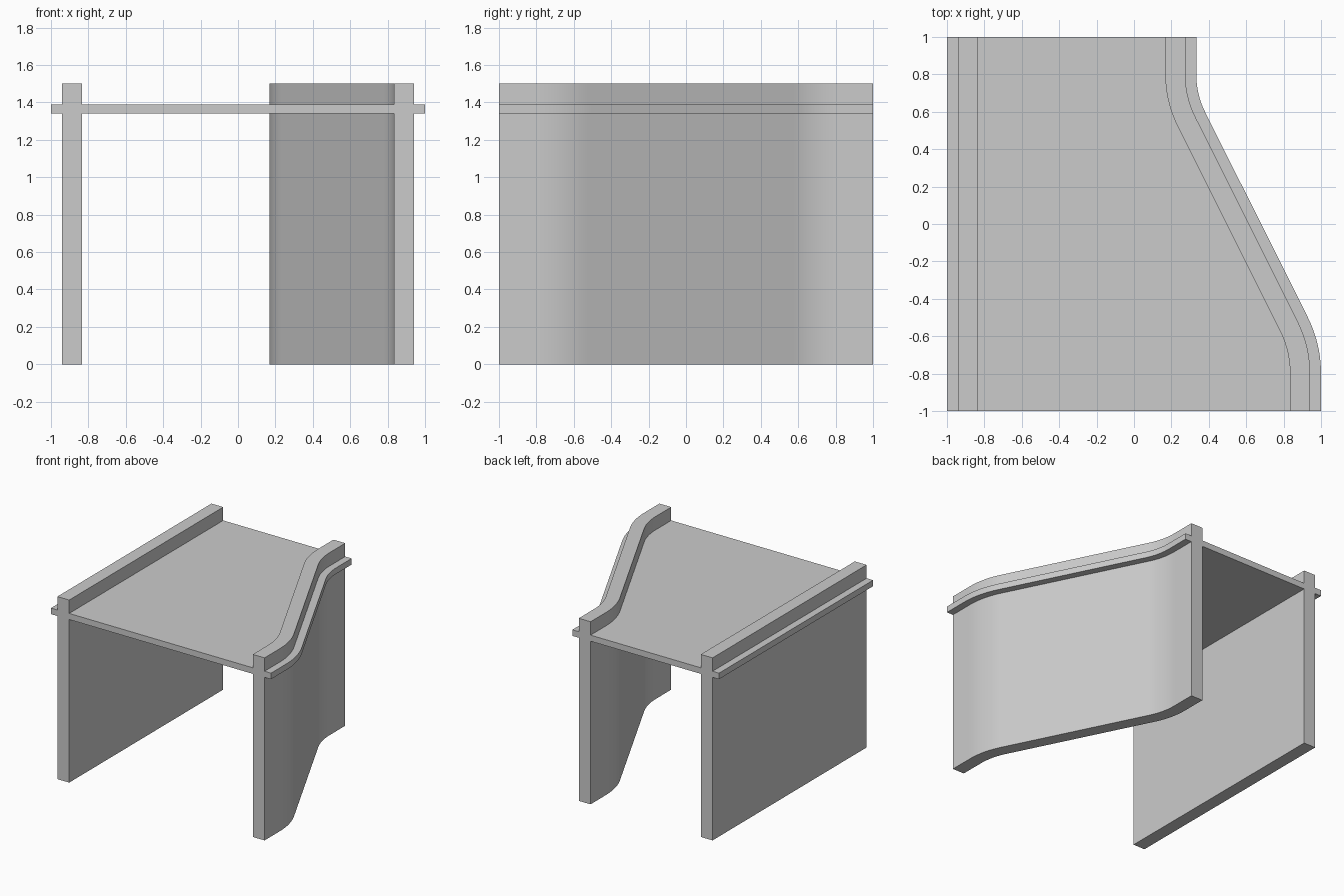
import bpy, bmesh, math

if "Cube" in bpy.data.objects:
    bpy.data.objects.remove(bpy.data.objects["Cube"])

WALL = 0.0535          # half wall thickness
LIP = 0.112            # deck reach past the wall centre line
TOP, DECK_HI, DECK_LO = 1.5, 1.39, 1.34
LEFT_X, BACK_X, FRONT_X = -0.888, 0.221, 0.888


def right_path(bend_y=2 / 3, straight=0.8, steps=10):
    """Centre line of the curved wall, front to back: (x, y, turn angle)."""
    angle = math.atan((FRONT_X - BACK_X) / (2 * bend_y))
    r = (straight - bend_y) / math.tan(angle / 2)
    arc = [angle * i / steps for i in range(steps + 1)]
    front = [(FRONT_X - r * (1 - math.cos(a)), -straight + r * math.sin(a), a) for a in arc]
    back = [(BACK_X + r * (1 - math.cos(a)), straight - r * math.sin(a), a) for a in reversed(arc)]
    return [(FRONT_X, -1, 0)] + front + back + [(BACK_X, 1, 0)]


# Half cross-section: inner top, outer side with lip, inner bottom (offset outwards, z)
half = [(-WALL, DECK_HI), (-WALL, TOP), (WALL, TOP), (WALL, DECK_HI), (LIP, DECK_HI),
        (LIP, DECK_LO), (WALL, DECK_LO), (WALL, 0), (-WALL, 0), (-WALL, DECK_LO)]

# Two walls joined by the deck, lofted along the curved path
bm = bmesh.new()
rings = []
for x, y, a in right_path():
    right = [(x + o * math.cos(a), y + o * math.sin(a), z) for o, z in half]
    left = [(LEFT_X - o, y, z) for o, z in reversed(half)]
    rings.append([bm.verts.new(p) for p in right + left])

n = len(rings[0])
for r0, r1 in zip(rings, rings[1:]):
    for i in range(n):
        j = (i + 1) % n
        bm.faces.new((r0[i], r0[j], r1[j], r1[i]))

# End caps: wall foot, wall head, lip and deck strips
for ring in (rings[0], rings[-1]):
    bm.faces.new(ring)
bmesh.ops.recalc_face_normals(bm, faces=bm.faces)

mesh = bpy.data.meshes.new("walled_deck")
bm.to_mesh(mesh)
bm.free()
deck = bpy.data.objects.new("walled_deck", mesh)
bpy.context.collection.objects.link(deck)
bpy.context.view_layer.objects.active = deck
deck.select_set(True)
bpy.ops.object.shade_smooth_by_angle(angle=math.radians(30))
